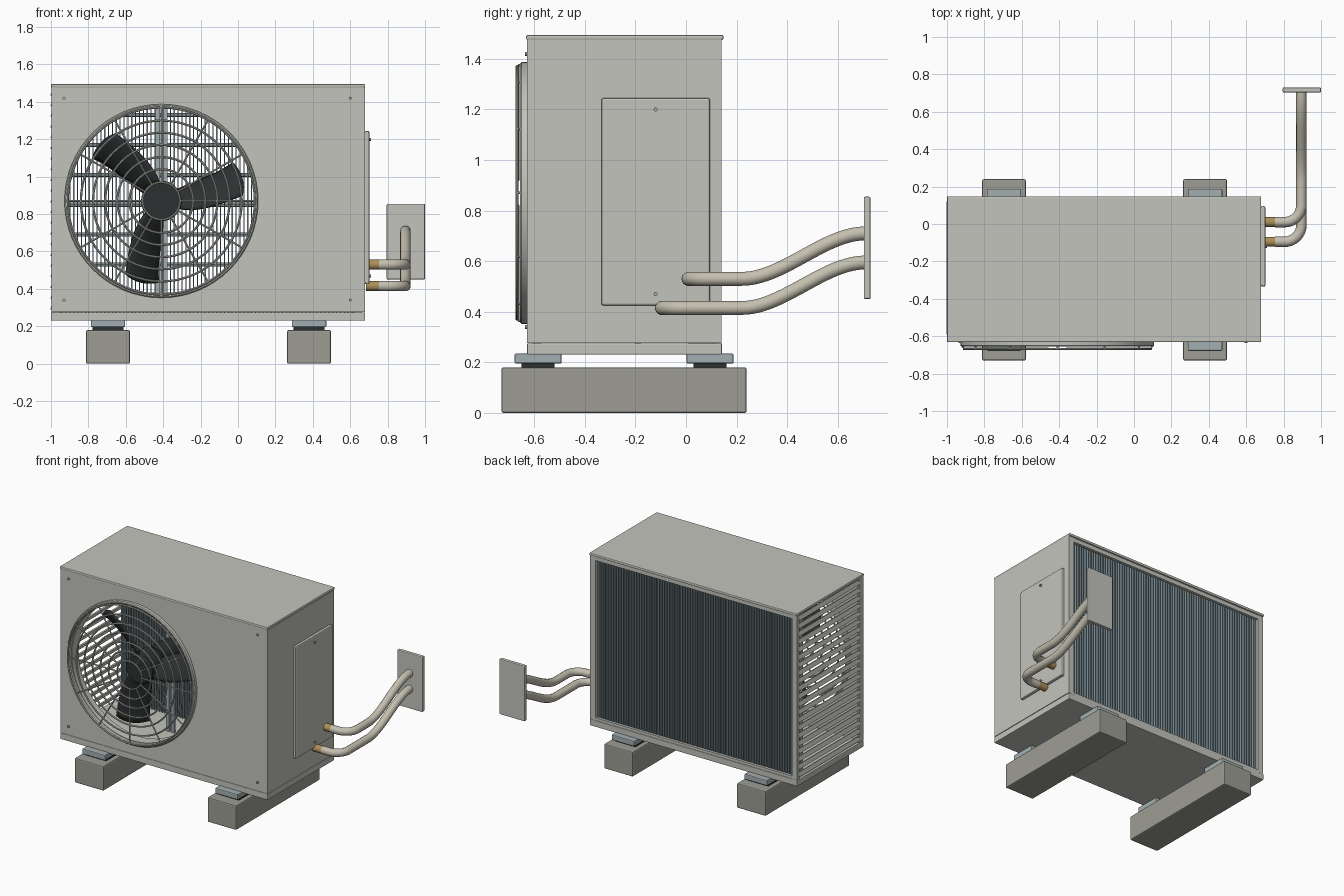
import bpy, bmesh
from math import sin, cos, pi, radians
from mathutils import Vector, Matrix

if "Cube" in bpy.data.objects:
    bpy.data.objects.remove(bpy.data.objects["Cube"])


def mat(name, r, g, b):
    m = bpy.data.materials.new(name)
    m.diffuse_color = (r, g, b, 1)
    m.use_nodes = True
    m.node_tree.nodes["Principled BSDF"].inputs["Base Color"].default_value = m.diffuse_color
    return m


PAINT = mat("paint", 0.55, 0.55, 0.51)
CONCRETE = mat("concrete", 0.34, 0.34, 0.30)
STEEL = mat("steel", 0.36, 0.43, 0.44)
FIN = mat("fin", 0.22, 0.30, 0.33)
DARK = mat("dark", 0.025, 0.03, 0.03)
WRAP = mat("pipe_wrap", 0.55, 0.52, 0.43)
BRASS = mat("brass", 0.42, 0.28, 0.10)


def add(name, bm, m, smooth=False, bevel=0):
    bmesh.ops.recalc_face_normals(bm, faces=bm.faces)
    me = bpy.data.meshes.new(name)
    bm.to_mesh(me)
    bm.free()
    ob = bpy.data.objects.new(name, me)
    bpy.context.collection.objects.link(ob)
    me.materials.append(m)
    if bevel:
        b = ob.modifiers.new("bevel", 'BEVEL')
        b.width, b.segments = bevel, 2
    if smooth:
        bpy.ops.object.select_all(action='DESELECT')
        ob.select_set(True)
        bpy.context.view_layer.objects.active = ob
        bpy.ops.object.shade_smooth_by_angle()
    return ob


def boxes(name, m, bounds, bevel=0, tilt=0):
    """One mesh of boxes, each given as (x0, x1, y0, y1, z0, z1)."""
    bm = bmesh.new()
    for x0, x1, y0, y1, z0, z1 in bounds:
        c = Vector((x0 + x1, y0 + y1, z0 + z1)) / 2
        mx = Matrix.Translation(c) @ Matrix.Rotation(tilt, 4, 'Y') @ Matrix.Diagonal((x1 - x0, y1 - y0, z1 - z0, 1))
        bmesh.ops.create_cube(bm, size=1, matrix=mx)
    return add(name, bm, m, bevel=bevel)


def rods(name, m, segs, r, n=12):
    """One mesh of straight cylinders between point pairs."""
    bm = bmesh.new()
    for a, b in segs:
        a, b = Vector(a), Vector(b)
        mx = Matrix.Translation((a + b) / 2) @ (b - a).to_track_quat('Z', 'Y').to_matrix().to_4x4()
        bmesh.ops.create_cone(bm, cap_ends=True, segments=n, radius1=r, radius2=r,
                              depth=(b - a).length, matrix=mx)
    return add(name, bm, m, smooth=True)


FX, FZ = -0.41, 0.87  # fan axis


def lathe(name, m, profiles, n=64):
    """Closed (radius, y) profiles swept round the fan axis."""
    bm = bmesh.new()
    for prof in profiles:
        loops = [[bm.verts.new((FX + r * cos(2 * pi * i / n), y, FZ + r * sin(2 * pi * i / n)))
                  for r, y in prof] for i in range(n)]
        k = len(prof)
        for i in range(n):
            a, b = loops[i], loops[(i + 1) % n]
            for j in range(k):
                bm.faces.new((a[j], a[(j + 1) % k], b[(j + 1) % k], b[j]))
    return add(name, bm, m, smooth=True)


# Concrete blocks, rubber pads and steel feet
XS, YS = (-0.695, 0.38), (-0.585, 0.095)
boxes("concrete_blocks", CONCRETE, [(x - .117, x + .117, -.73, .24, 0, .18) for x in XS], bevel=.008)
boxes("rubber_pads", DARK, [(x - .083, x + .083, y - .065, y + .065, .178, .198) for x in XS for y in YS])
boxes("steel_feet", STEEL, [(x - .092, x + .092, y - .093, y + .093, .195, .235) for x in XS for y in YS], bevel=.006)

# Cabinet shell
boxes("base_pan", PAINT, [(-1, .68, -.628, .142, .23, .275)], bevel=.004)
boxes("top_lid", PAINT, [(-1, .68, -.632, .148, 1.475, 1.495)], bevel=.006)
boxes("right_panel", PAINT, [(.66, .68, -.608, .14, .277, 1.476)])
boxes("corner_posts", PAINT, [(-.998, -.955, .112, .14, .275, 1.476), (.635, .66, .112, .14, .275, 1.476),
                              (-.998, -.98, -.608, -.575, .275, 1.476)])
boxes("rear_rails", PAINT, [(-.955, .635, .118, .138, 1.445, 1.476), (-.955, .635, .118, .138, .275, .295)])

# Front panel with round fan opening
front = boxes("front_panel", PAINT, [(-.998, .68, -.628, -.608, .277, 1.476)])
cutter = rods("opening_cutter", PAINT, [((FX, -.8, FZ), (FX, -.4, FZ))], .5, 96)
cutter.hide_render = True
cut = front.modifiers.new("opening", 'BOOLEAN')
cut.operation, cut.object, cut.solver = 'DIFFERENCE', cutter, 'EXACT'
bpy.context.view_layer.objects.active = front
bpy.ops.object.modifier_apply(modifier=cut.name)
bpy.data.objects.remove(cutter)

# Left louvres
boxes("left_louvres", PAINT, [(-.998, -.988, -.59, .12, z - .016, z + .016)
                              for z in [.305 + i * .0572 for i in range(21)]], tilt=radians(20))

# Service panel and screws
boxes("service_panel", PAINT, [(.678, .702, -.335, .095, .425, 1.245)], bevel=.008)
rods("service_screws", STEEL, [((.69, -.12, z), (.712, -.12, z)) for z in (.47, 1.2)], .008)
rods("front_screws", STEEL, [((x, -.62, z), (x, -.637, z)) for x in (-.93, .6) for z in (.34, 1.42)], .008)

# Fan orifice and wire grille
lathe("fan_orifice", PAINT, [[(.494, -.63), (.502, -.63), (.502, -.55), (.494, -.55)]])
lathe("grille_rim", PAINT, [[(.498, -.625), (.498, -.65), (.505, -.656), (.512, -.656), (.518, -.65), (.518, -.625)]])
lathe("grille_rings", PAINT, [[(r + .006 * cos(a * pi / 4), -.668 + .006 * sin(a * pi / 4)) for a in range(8)]
                              for r in (.1, .17, .235, .3, .365, .43, .5)])
spokes = []
for i in range(12):
    c, s = cos(i * pi / 6), sin(i * pi / 6)
    tip = (FX + .505 * c, -.664, FZ + .505 * s)
    spokes += [((FX + .1 * c, -.664, FZ + .1 * s), tip), (tip, (FX + .505 * c, -.645, FZ + .505 * s))]
rods("grille_spokes", PAINT, spokes, .005, 8)

# Fan hub, motor and motor bracket
lathe("fan_hub", DARK, [[(.001, -.57), (.095, -.57), (.108, -.555), (.108, -.42), (.001, -.42)]], 48)
lathe("fan_motor", DARK, [[(.001, -.43), (.03, -.43), (.03, -.38), (.09, -.38), (.09, -.2), (.001, -.2)]], 32)
boxes("motor_bracket", STEEL, [(FX + s - .012, FX + s + .012, -.2, -.18, .27, 1.478) for s in (-.02, .02)]
      + [(FX - .07, FX + .07, -.205, -.178, FZ - .07, FZ + .07)])

# Three swept, pitched blades
bm = bmesh.new()
NR, NW = 10, 8
for k in range(3):
    grid = []
    for i in range(NR + 1):
        t = i / NR
        mid = radians(5 + 11 * t + 120 * k)
        half = radians(30 - 33 * t + 15 * t * t)
        row = []
        for j in range(NW + 1):
            w = 2 * j / NW - 1
            r = .095 + t * (.355 - .014 * w * w)
            a = mid + half * w
            y = -.49 + (.06 + .01 * t) * w + .025 * (w * w - .5)
            row.append(bm.verts.new((FX + r * cos(a), y, FZ + r * sin(a))))
        grid.append(row)
    for i in range(NR):
        for j in range(NW):
            bm.faces.new((grid[i][j], grid[i + 1][j], grid[i + 1][j + 1], grid[i][j + 1]))
blades = add("fan_blades", bm, DARK, smooth=True)
sol = blades.modifiers.new("thickness", 'SOLIDIFY')
sol.thickness, sol.offset = .012, 0

# Heat exchanger: fins, tubes, end plates and return bends
NF = 76
boxes("coil_fins", FIN, [(x - .003, x + .003, .02, .112, .275, 1.46)
                         for x in [-.94 + i * 1.55 / (NF - 1) for i in range(NF)]])
TZ = [.37 + .16 * i for i in range(7)]
rods("coil_tubes", STEEL, [((-.965, .065, z), (.65, .065, z)) for z in TZ], .011)
boxes("coil_end_plates", STEEL, [(x - .004, x + .004, .01, .118, .275, 1.47) for x in (-.95, .622)])

# Insulated pipes: out, round a bend, then rising to the wall
for name, y0, z0, rise in (("upper_pipe", .01, .53, .18), ("lower_pipe", -.095, .415, .18)):
    R, X = .09, .895
    pts = [(.755, y0, z0)]
    pts += [(X - R + R * sin(a * pi / 20), y0 + R - R * cos(a * pi / 20), z0) for a in range(11)]
    for i in range(21):
        t = i / 20
        pts.append((X, .22 + .49 * t, z0 + rise * t * t * (3 - 2 * t)))
    cu = bpy.data.curves.new(name, 'CURVE')
    cu.dimensions, cu.bevel_depth, cu.bevel_resolution, cu.use_fill_caps = '3D', .028, 5, True
    sp = cu.splines.new('POLY')
    sp.points.add(len(pts) - 1)
    for p, co in zip(sp.points, pts):
        p.co = (*co, 1)
    sp.use_smooth = True
    cu.materials.append(WRAP)
    bpy.context.collection.objects.link(bpy.data.objects.new(name, cu))
    rods(name + "_fitting", BRASS, [((.685, y0, z0), (.765, y0, z0))], .0265, 24)

# Wall plate
boxes("wall_plate", PAINT, [(.795, 1, .703, .73, .45, .855)], bevel=.006)
